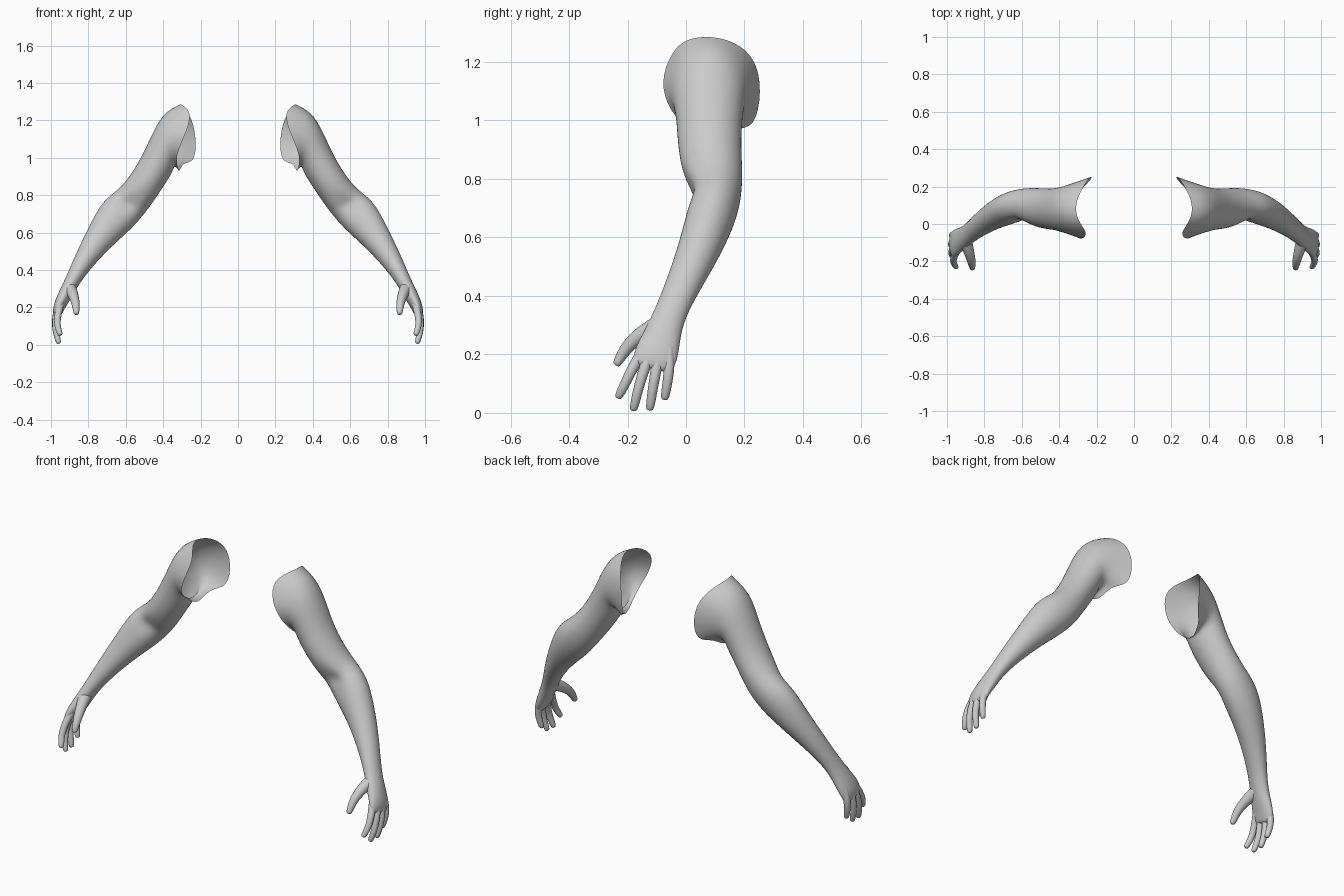
import bpy, bmesh, math
from mathutils import Vector

old = bpy.data.objects.get("Cube")
if old:
    bpy.data.objects.remove(old, do_unlink=True)

grey = bpy.data.materials.new("plain_grey")
grey.use_nodes = True
colour = (0.6, 0.6, 0.6, 1)
grey.diffuse_color = colour
grey.node_tree.nodes["Principled BSDF"].inputs["Base Color"].default_value = colour


def oval(centre, u, v, sides):
    """Ring of control points, widened to allow for subdivision shrinkage."""
    grow = 6 / (4 + 2 * math.cos(math.tau / sides))
    angles = [math.tau * k / sides for k in range(sides)]
    return [centre + (u * math.cos(t) + v * math.sin(t)) * grow for t in angles]


def tangent(points, i):
    return (points[min(i + 1, len(points) - 1)] - points[max(i - 1, 0)]).normalized()


def loft(name, rings, side):
    """Skin the rings, close the far end and smooth; side -1 mirrors."""
    bm = bmesh.new()
    loops = [[bm.verts.new((p.x * side, p.y, p.z)) for p in ring] for ring in rings]
    n = len(rings[0])
    for a, b in zip(loops, loops[1:]):
        for k in range(n):
            j = (k + 1) % n
            bm.faces.new((a[k], a[j], b[j], b[k]))
    bm.faces.new(loops[-1])
    if side < 0:
        bmesh.ops.reverse_faces(bm, faces=bm.faces[:])
    for f in bm.faces:
        f.smooth = True
    mesh = bpy.data.meshes.new(name)
    bm.to_mesh(mesh)
    bm.free()
    mesh.materials.append(grey)
    ob = bpy.data.objects.new(name, mesh)
    bpy.context.collection.objects.link(ob)
    sub = ob.modifiers.new("smooth", 'SUBSURF')
    sub.levels = sub.render_levels = 2


# Ragged open shoulder edge: top, front, armpit, back
shoulder_rim = [Vector(p) for p in (
    (.32, .08, 1.29), (.29, 0, 1.28), (.245, -.05, 1.235), (.28, -.09, 1.13),
    (.325, -.055, 1.03), (.33, 0, .98), (.315, .09, .905), (.30, .17, .98),
    (.23, .235, .97), (.222, .26, 1.1), (.245, .24, 1.21), (.29, .17, 1.27))]

# Arm sections: outer x, z, inner x, z, centre y, half depth
sections = [
    (.405, 1.24, .34, .965, .078, .125),
    (.475, 1.09, .35, .925, .08, .112),
    (.53, .975, .38, .875, .08, .108),
    (.59, .885, .43, .80, .088, .104),
    (.635, .835, .475, .735, .10, .093),
    (.68, .80, .51, .69, .105, .084),
    (.735, .75, .57, .62, .09, .085),
    (.80, .625, .676, .527, .053, .075),
    (.87, .48, .783, .414, -.005, .06),
    (.922, .355, .85, .325, -.055, .053),
    (.962, .275, .885, .26, -.08, .062),
    (.988, .21, .925, .20, -.10, .075),
    (.99, .165, .945, .16, -.115, .07),
    (.98, .15, .955, .15, -.118, .05)]

arm = [shoulder_rim]
centres = [Vector(((ox + ix) / 2, y, (oz + iz) / 2)) for ox, oz, ix, iz, y, d in sections]
for i, (ox, oz, ix, iz, y, depth) in enumerate(sections):
    u = Vector((ox - ix, 0, oz - iz)) / 2
    v = tangent(centres, i).cross(u).normalized() * depth
    arm.append(oval(centres[i], u, v, 12))
# Hollow of the elbow, on the front of the bend
for ring, dent in ((5, .012), (6, .022)):
    arm[ring][3].y += dent

# Digits: base, middle and tip points, then base and tip radius
digits = {
    "index_finger": [(.95, -.145, .215), (.966, -.185, .15), (.966, -.208, .10), (.95, -.232, .053)],
    "middle_finger": [(.96, -.12, .21), (.976, -.147, .14), (.976, -.165, .075), (.958, -.18, .01)],
    "ring_finger": [(.96, -.09, .21), (.978, -.104, .14), (.977, -.114, .08), (.96, -.124, .012)],
    "little_finger": [(.955, -.06, .22), (.973, -.057, .155), (.972, -.063, .105), (.958, -.073, .048)],
    "thumb": [(.90, -.085, .305), (.882, -.15, .272), (.867, -.205, .225), (.864, -.238, .165)]}


def digit_rings(path, base, tip):
    pts = [Vector(p) for p in path]
    end = tangent(pts, len(pts) - 1)
    last = len(pts) - 1
    pts = pts[:-1] + [pts[-1] - end * tip * .4, pts[-1] + end * tip * .25]
    rings = []
    for i, p in enumerate(pts):
        r = base + (tip - base) * min(i / last, 1)
        if i > last:
            r *= .6
        t = tangent(pts, i)
        u = (Vector((1, 0, 0)) - t * t.x).normalized()
        rings.append(oval(p, u * r, t.cross(u) * r, 8))
    return rings


for label, side in (("left", 1), ("right", -1)):
    loft(label + "_arm", arm, side)
    for digit, path in digits.items():
        base, tip = (.034, .016) if digit == "thumb" else (.02, .015)
        loft(f"{label}_{digit}", digit_rings(path, base, tip), side)
